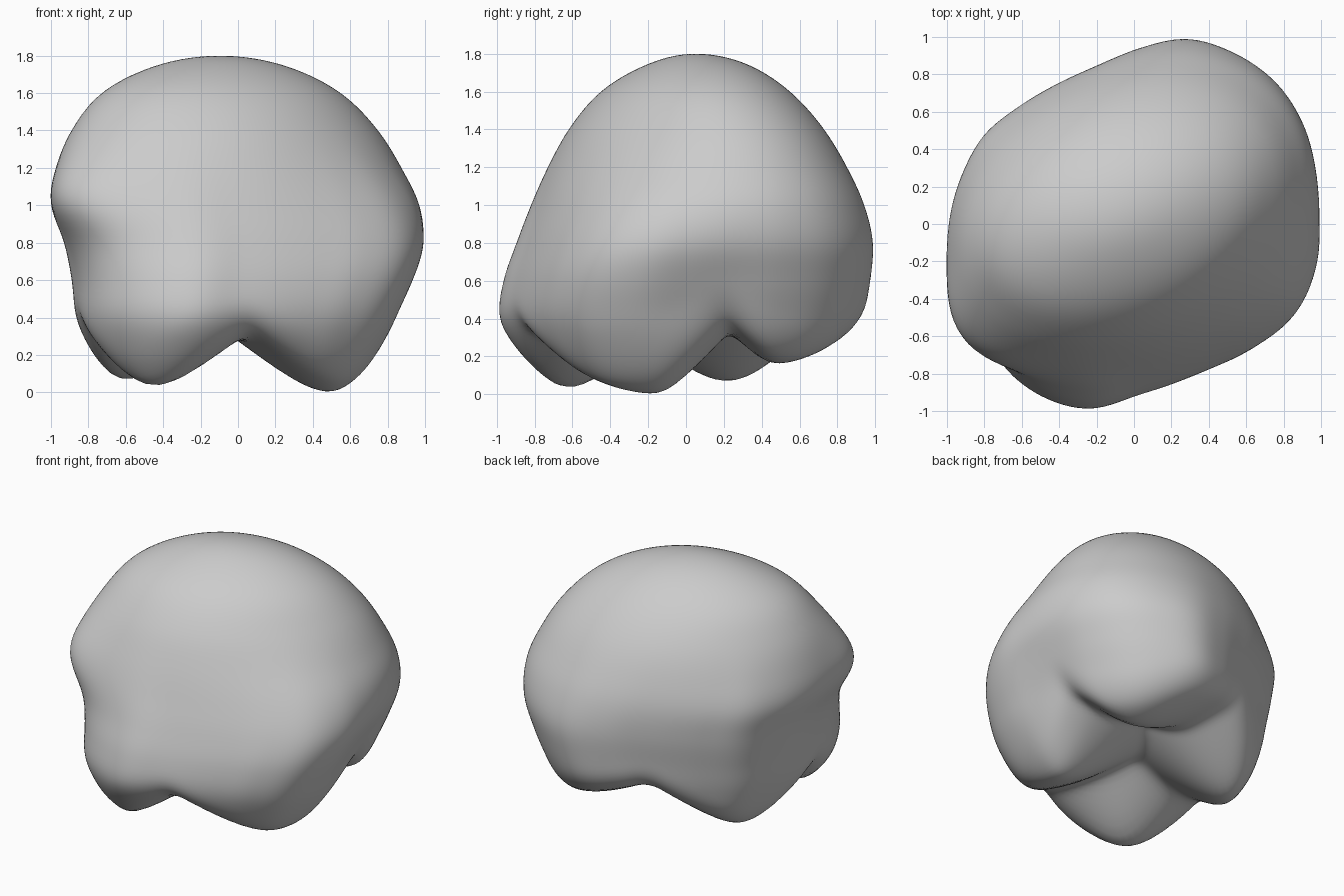
import bpy, bmesh
from math import sqrt, sin, atan2, exp, tau, hypot, radians
from mathutils import Vector

cube = bpy.data.objects.get("Cube")
if cube:
    bpy.data.objects.remove(cube, do_unlink=True)

# Outline of the lower crown seen from above: radius every 15 degrees from +x
OUTLINE = [1.0, 1.0, 1.03, 1.06, 1.06, 1.04, .95, .88, .87, .9, .96, .97,
           .99, 1.03, 1.08, 1.1, 1.08, 1.03, .93, .89, .90, .96, 1.03, 1.03]
SKEW = .24  # diagonal stretch of the rounded dome

# Wall profiles by height: left, right, front and back limits
TOP = 1.8
HEIGHTS = [1.8, 1.75, 1.6, 1.4, 1.2, 1.0, .8, .6, .4, .2, 0]
X_MIN = [-.1, -.43, -.73, -.89, -.97, -1.0, -.94, -.9, -.87, -.8, -.7]
X_MAX = [-.1, .24, .55, .75, .88, .98, 1.0, .94, .85, .76, .68]
Y_MIN = [.05, -.19, -.45, -.62, -.73, -.82, -.9, -.97, -.99, -.9, -.75]
Y_MAX = [.05, .31, .55, .73, .85, .94, .985, .97, .93, .85, .7]
KEYS = [sqrt(TOP - z) for z in HEIGHTS]

# Cusps: tip position, then slopes towards -x, +x, -y, +y
CUSPS = [(-.47, -.65, .02, 1.0, .78, 1.0, .8),
         (.49, -.17, .0, .78, 1.1, .5, 1.1),
         (-.64, .23, .06, .85, .65, .75, .8),
         (.4, .47, .16, .58, .6, 1.15, .6)]

# Hollows (positive) and bulges (negative) in the wall: angle, height, depth
DENTS = [(203, .66, .03), (8, .5, .04), (222, 1.08, -.1)]


def hermite(p0, p1, m0, m1, t):
    return (p0 * (1 + 2 * t) * (1 - t) ** 2 + m0 * t * (1 - t) ** 2
            + p1 * t * t * (3 - 2 * t) + m1 * t * t * (t - 1))


def profile(values, s):
    """Smooth curve through the values at KEYS."""
    last = len(KEYS) - 1
    i = next((k for k in range(last) if s <= KEYS[k + 1]), last - 1)
    step = KEYS[i + 1] - KEYS[i]

    def slope(k):
        a, b = max(k - 1, 0), min(k + 1, last)
        return (values[b] - values[a]) / (KEYS[b] - KEYS[a]) * step
    t = min((s - KEYS[i]) / step, 1)
    return hermite(values[i], values[i + 1], slope(i), slope(i + 1), t)


def outline(angle, z):
    """Section radius: lobed low down, a slanted ellipse in the dome."""
    n = len(OUTLINE)
    pos = (angle / tau) % 1 * n
    i = int(pos)
    a, b, c, d = (OUTLINE[(i + k) % n] for k in (-1, 0, 1, 2))
    lobed = hermite(b, c, (c - a) / 2, (d - b) / 2, pos - i)
    oval = sqrt((1 - SKEW ** 2) / (1 - SKEW * sin(2 * angle)))
    t = min(max((z - .6) / .9, 0), 1)
    radius = hermite(lobed, oval, 0, 0, t)
    for where, height, depth in DENTS:
        turn = (angle - radians(where) + tau / 2) % tau - tau / 2
        radius -= depth * exp(-(turn / .3) ** 2 - ((z - height) / .25) ** 2)
    return radius


def smooth_max(a, b, k):
    h = max(k - abs(a - b), 0) / k
    return max(a, b) + h * h * k / 4


def biting_surface(x, y):
    """Height of the underside: rounded cusps meeting in grooves."""
    low = None
    for cx, cy, cz, left, right, front, back in CUSPS:
        dx, dy = x - cx, y - cy
        dx *= right if dx > 0 else left
        dy *= back if dy > 0 else front
        h = cz + sqrt(dx * dx + dy * dy + .0169) - .13
        low = h if low is None else -smooth_max(-low, -h, .08)
    return low


def outside(p):
    """Positive outside the crown, negative inside."""
    x, y, z = p
    if z >= TOP:
        return 1
    s = sqrt(TOP - z)
    x0, x1, y0, y1 = (profile(v, s) for v in (X_MIN, X_MAX, Y_MIN, Y_MAX))
    u = (2 * x - x0 - x1) / max(x1 - x0, .001)
    v = (2 * y - y0 - y1) / max(y1 - y0, .001)
    wall = (hypot(u, v) / outline(atan2(v, u), z) - 1) * .9
    if z > 1:
        return wall
    return smooth_max(wall, (biting_surface(x, y) - z) * .75, .1)


def surface_point(centre, direction):
    near, far = 0.0, 1.7
    for _ in range(18):
        mid = (near + far) / 2
        if outside(centre + direction * mid) > 0:
            far = mid
        else:
            near = mid
    return centre + direction * near


# Shape a round ball into the crown
bm = bmesh.new()
bmesh.ops.create_icosphere(bm, subdivisions=6, radius=1)
centre = Vector((0, 0, .8))
for vert in bm.verts:
    vert.co = surface_point(centre, vert.co.normalized())
for _ in range(2):
    bmesh.ops.smooth_vert(bm, verts=bm.verts, factor=.5,
                          use_axis_x=True, use_axis_y=True, use_axis_z=True)
for face in bm.faces:
    face.smooth = True
mesh = bpy.data.meshes.new("tooth_crown")
bm.to_mesh(mesh)
bm.free()
crown = bpy.data.objects.new("tooth_crown", mesh)
bpy.context.collection.objects.link(crown)

# Plain grey material
grey = bpy.data.materials.new("plain_grey")
grey.use_nodes = True
COLOUR = (.6, .6, .6, 1)
grey.diffuse_color = COLOUR
grey.node_tree.nodes["Principled BSDF"].inputs["Base Color"].default_value = COLOUR
mesh.materials.append(grey)
